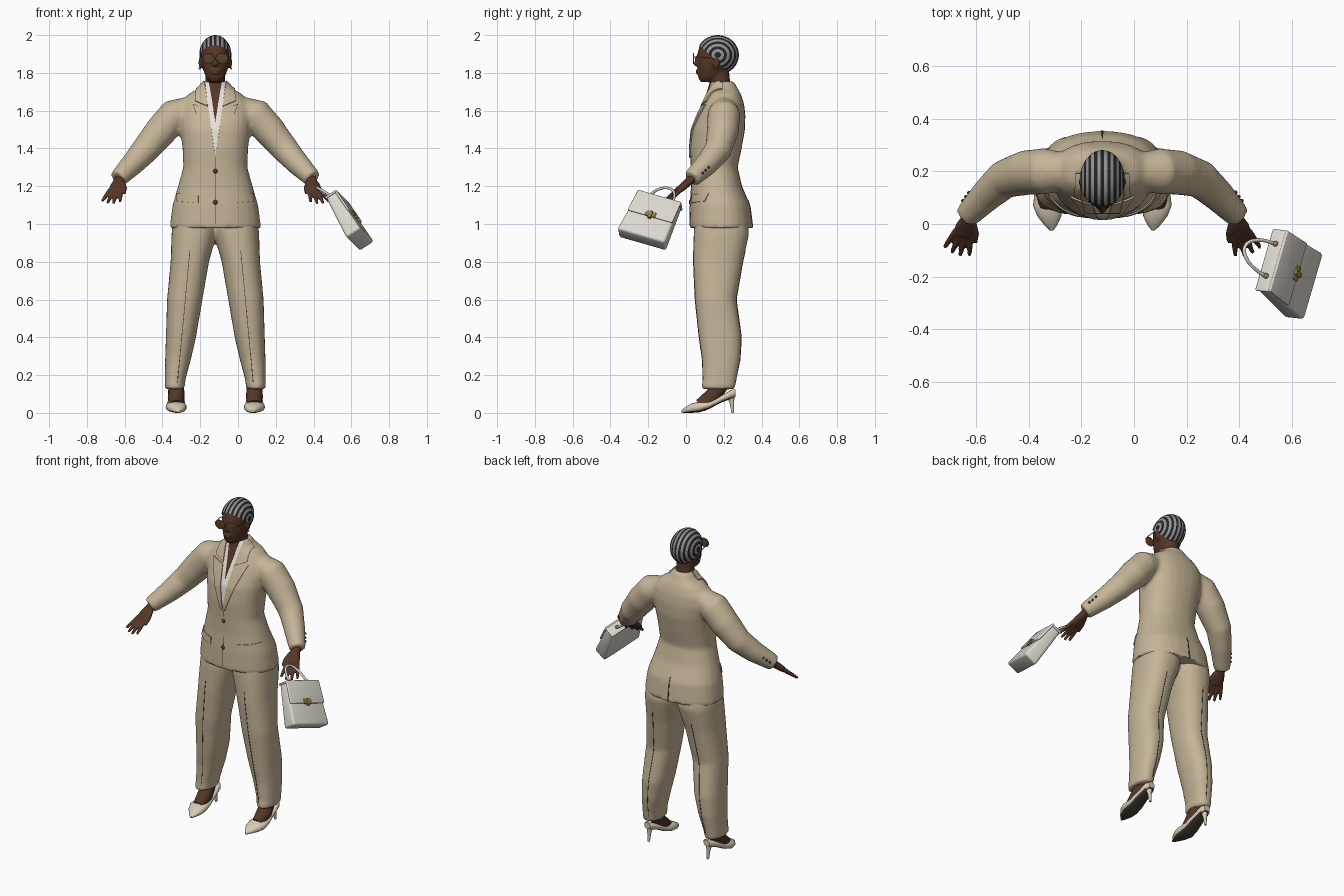
import bpy, bmesh, math
from mathutils import Vector, Matrix, Quaternion, Euler
from mathutils.bvhtree import BVHTree

if "Cube" in bpy.data.objects:
    bpy.data.objects.remove(bpy.data.objects["Cube"], do_unlink=True)

MID = -0.12  # symmetry plane of the figure
SIDES = (("left", 1), ("right", -1))


def material(name, *rgb):
    m = bpy.data.materials.new(name)
    m.use_nodes = True
    m.diffuse_color = (*rgb, 1)
    m.node_tree.nodes["Principled BSDF"].inputs["Base Color"].default_value = (*rgb, 1)
    return m


SUIT = material("beige suit", .56, .46, .31)
SEAM = material("dark brown seam", .06, .045, .03)
WHITE = material("white blouse", .8, .76, .7)
SKIN = material("brown skin", .09, .037, .02)
HAIR = material("black hair", .018, .018, .02)
PARTING = material("grey parting", .3, .3, .31)
GOLD = material("gold metal", .33, .23, .07)
LENS = material("amber lens", .1, .052, .02)
BAG = material("ivory leather", .72, .68, .62)
SHOE = material("cream shoe", .68, .6, .46)


def finish(o):
    """Apply modifiers, then shade smooth with sharp edges kept."""
    bpy.context.view_layer.update()
    dg = bpy.context.evaluated_depsgraph_get()
    me = bpy.data.meshes.new_from_object(o.evaluated_get(dg))
    o.modifiers.clear()
    o.data = me
    me.shade_smooth()
    me.set_sharp_from_angle(angle=math.radians(45))
    return o


def make(name, bm, *mats):
    me = bpy.data.meshes.new(name)
    bmesh.ops.recalc_face_normals(bm, faces=bm.faces)
    bm.to_mesh(me)
    bm.free()
    for m in mats:
        me.materials.append(m)
    o = bpy.data.objects.new(name, me)
    bpy.context.collection.objects.link(o)
    return o


def ring(bm, c, rx, ry, q=Quaternion(), n=24, p=2.3):
    out = []
    for i in range(n):
        a = math.tau * i / n
        u, v = (math.copysign(abs(k) ** (2 / p), k) for k in (math.cos(a), math.sin(a)))
        out.append(bm.verts.new(Vector(c) + q @ Vector((rx * u, ry * v, 0))))
    return out


def skin(bm, rings):
    for a, b in zip(rings, rings[1:]):
        for i in range(len(a)):
            j = (i + 1) % len(a)
            bm.faces.new((a[i], a[j], b[j], b[i]))
    bm.faces.new(rings[0][::-1])
    bm.faces.new(rings[-1])


def loft(bm, rows, side=1, p=2.3):
    """Rows of height, sideways offset, half width, front y, back y."""
    skin(bm, [ring(bm, (MID + side * x, (f + b) / 2, z), hx, (b - f) / 2, p=p)
              for z, x, hx, f, b in rows])


def tube(bm, pts, radii, n=16):
    pts = [Vector(p) for p in pts]
    rings = []
    for i, (p, r) in enumerate(zip(pts, radii)):
        d = pts[min(i + 1, len(pts) - 1)] - pts[max(i - 1, 0)]
        rings.append(ring(bm, p, r, r, d.to_track_quat('Z', 'Y'), n, 2))
    skin(bm, rings)


def add_ball(bm, loc, scale):
    m = Matrix.Translation(loc) @ Matrix.Diagonal((*scale, 1))
    bmesh.ops.create_uvsphere(bm, u_segments=20, v_segments=12, radius=1, matrix=m)


def ball(name, loc, scale, mat):
    bm = bmesh.new()
    add_ball(bm, loc, scale)
    return finish(make(name, bm, mat))


def blend(o, voxel, steps):
    """Fuse overlapping volumes into one soft surface."""
    r = o.modifiers.new("fuse", 'REMESH')
    r.mode, r.voxel_size = 'VOXEL', voxel
    s = o.modifiers.new("soften", 'SMOOTH')
    s.factor, s.iterations = .5, steps
    return finish(o)


def patch(name, src, poly, mat, thick, front=1):
    """Thin plate that follows src inside a convex outline in x and z."""
    bm = bmesh.new()
    bm.from_mesh(src.data)
    bmesh.ops.delete(bm, geom=[f for f in bm.faces if f.normal.y * front > -.05], context='FACES')
    pts = [Vector((MID + x, 0, z)) for x, z in poly]
    mid = sum(pts, Vector()) / len(pts)
    for a, b in zip(pts, pts[1:] + pts[:1]):
        no = (b - a).cross(Vector((0, 1, 0)))
        if no.dot(mid - a) > 0:
            no.negate()
        bmesh.ops.bisect_plane(bm, geom=bm.verts[:] + bm.edges[:] + bm.faces[:],
                               plane_co=a, plane_no=no, clear_outer=True)
    me = bpy.data.meshes.new(name)
    bm.to_mesh(me)
    bm.free()
    me.materials.clear()
    me.materials.append(mat)
    o = bpy.data.objects.new(name, me)
    bpy.context.collection.objects.link(o)
    s = o.modifiers.new("thickness", 'SOLIDIFY')
    s.thickness, s.offset = thick, 1
    return finish(o)


def wire(name, pts, r, mat, cyclic=False, matrix=Matrix()):
    c = bpy.data.curves.new(name, 'CURVE')
    c.dimensions, c.bevel_depth, c.bevel_resolution = '3D', r, 2
    s = c.splines.new('POLY')
    s.points.add(len(pts) - 1)
    for p, q in zip(s.points, pts):
        p.co = (*q, 1)
    s.use_cyclic_u, c.use_fill_caps = cyclic, True
    c.materials.append(mat)
    o = bpy.data.objects.new(name, c)
    o.matrix_world = matrix
    bpy.context.collection.objects.link(o)


# Jacket: torso and sleeves fused
bm = bmesh.new()
loft(bm, [(.978, 0, .243, .018, .355), (1.1, 0, .227, .02, .34), (1.2, 0, .198, .027, .297),
          (1.3, 0, .17, .026, .274), (1.4, 0, .174, .021, .295), (1.5, 0, .186, .03, .313),
          (1.58, 0, .195, .062, .315), (1.64, 0, .185, .09, .307), (1.69, 0, .14, .112, .29),
          (1.72, 0, .085, .122, .272), (1.755, 0, .06, .13, .256)])
for _, s in SIDES:
    path = [(.13, .2, 1.61), (.215, .2, 1.578), (.288, .195, 1.493), (.372, .17, 1.392),
            (.438, .11, 1.318), (.515, .03, 1.24)]
    tube(bm, [(MID + s * x, y, z) for x, y, z in path], (.068, .088, .086, .074, .063, .048))
jacket = blend(make("jacket", bm, SUIT), .011, 9)

# Trousers
bm = bmesh.new()
for _, s in SIDES:
    loft(bm, [(1.06, .1, .12, .05, .32), (.95, .112, .12, .04, .335), (.8, .135, .102, .038, .302),
              (.6, .162, .094, .047, .267), (.4, .182, .08, .068, .295), (.28, .198, .068, .085, .288),
              (.18, .212, .055, .088, .268), (.125, .216, .052, .08, .26)], s)
trousers = blend(make("trousers", bm, SUIT), .011, 8)

# Shirt opening, lapels, collar, pockets and seams follow the cloth
patch("blouse", jacket, [(-.06, 1.77), (.06, 1.77), (0, 1.36)], WHITE, .003)
patch("neckline_skin", jacket, [(-.036, 1.77), (.036, 1.77), (0, 1.54)], SKIN, .005)
patch("front_closure", jacket, [(-.001, 1.36), (.001, 1.36), (.001, 1), (-.001, 1)], SEAM, .001)
patch("back_vent", jacket, [(-.002, 1.13), (.002, 1.13), (.005, .98), (-.005, .98)], SEAM, .002, -1)
for label, s in SIDES:
    parts = [("lapel", [(.037, 1.612), (.118, 1.632), (.012, 1.35), (0, 1.35)], .007),
             ("collar", [(.054, 1.755), (.095, 1.75), (.106, 1.65), (.039, 1.622)], .008),
             ("pocket_flap", [(.09, 1.152), (.2, 1.165), (.2, 1.12), (.09, 1.11)], .005)]
    for part, poly, t in parts:
        patch(f"{label}_{part}", jacket, [(s * x, z) for x, z in poly], SUIT, t)
    for where, front in (("front", 1), ("back", -1)):
        crease = [(.133, .86), (.136, .86), (.202, .16), (.199, .16)]
        patch(f"{label}_{where}_crease", trousers, [(s * x, z) for x, z in crease], SEAM, .002, front)

# Buttons sit on the jacket surface
tree = BVHTree.FromPolygons([v.co for v in jacket.data.vertices],
                            [p.vertices[:] for p in jacket.data.polygons])
for i, z in enumerate((1.28, 1.115)):
    spot = tree.ray_cast(Vector((MID, -1, z)), Vector((0, 1, 0)))[0]
    ball(f"front_button_{i}", spot, (.012, .007, .012), SEAM)
for label, s in SIDES:
    for i in range(3):
        near = Vector((MID + s * (.545 - .012 * i), .1 + .015 * i, 1.27 + .016 * i))
        ball(f"{label}_cuff_button_{i}", tree.find_nearest(near)[0], (.007,) * 3, SEAM)

# Head, neck, nose, lips and ears fused
bm = bmesh.new()
loft(bm, [(1.66, 0, .055, .14, .25), (1.74, 0, .053, .127, .235), (1.84, 0, .05, .11, .225)], p=2)
loft(bm, [(1.752, 0, .03, .078, .14), (1.775, 0, .049, .064, .185), (1.82, 0, .066, .062, .22),
          (1.86, 0, .074, .06, .25), (1.9, 0, .074, .06, .262), (1.94, 0, .07, .07, .255),
          (1.97, 0, .05, .1, .235), (1.985, 0, .03, .125, .2)], p=2.1)
add_ball(bm, (MID, .058, 1.848), (.017, .018, .014))
add_ball(bm, (MID, .06, 1.868), (.009, .013, .028))
add_ball(bm, (MID, .064, 1.812), (.026, .013, .008))
add_ball(bm, (MID, .064, 1.8), (.022, .013, .008))
for _, s in SIDES:
    add_ball(bm, (MID + s * .077, .16, 1.855), (.012, .02, .032))
blend(make("head", bm, SKIN), .006, 4)

# Braided hair: parallel rows run front to back
bm = bmesh.new()
bmesh.ops.create_uvsphere(bm, u_segments=48, v_segments=42, radius=1)
for f in bm.faces:
    band = int(math.acos(f.calc_center_median().normalized().z) / math.pi * 42)
    f.material_index = band // 2 % 2
bm.transform(Matrix.Translation((MID, .168, 1.895)) @ Matrix.Diagonal((.085, .112, .105, 1))
             @ Matrix.Rotation(math.pi / 2, 4, 'Y'))
bmesh.ops.bisect_plane(bm, geom=bm.verts[:] + bm.edges[:] + bm.faces[:], plane_co=(0, .065, 1.95),
                       plane_no=(0, .68, .73), clear_inner=True)
finish(make("braided_hair", bm, HAIR, PARTING))

# Glasses and earrings
circle = [(math.cos(math.tau * i / 24), math.sin(math.tau * i / 24)) for i in range(24)]
for label, s in SIDES:
    x = MID + s * .036
    wire(f"{label}_rim", [(x + .03 * u, .04, 1.877 + .027 * v) for u, v in circle], .0025, GOLD, True)
    ball(f"{label}_lens", (x, .04, 1.877), (.029, .002, .026), LENS)
    wire(f"{label}_temple", [(x + s * .03, .04, 1.885), (x + s * .045, .1, 1.882),
                             (x + s * .046, .16, 1.875)], .0025, GOLD)
    ball(f"{label}_earring", (MID + s * .083, .155, 1.824), (.006,) * 3, GOLD)
wire("glasses_bridge", [(MID - .008, .04, 1.882), (MID + .008, .04, 1.882)], .0025, GOLD)

for label, s in SIDES:
    # Hand: palm, four fingers and thumb
    bm = bmesh.new()
    reach = Vector((s * .25, -.72, -.64)).normalized()
    across = Vector((s * .95, .3, .03))
    across = (across - reach * across.dot(reach)).normalized()
    q = Matrix((across, reach.cross(across), reach)).transposed().to_quaternion()
    wrist = Vector((MID + s * .5, .045, 1.252))
    skin(bm, [ring(bm, wrist + reach * t, rx, ry, q, 16) for t, rx, ry in
              ((-.03, .03, .026), (.04, .028, .022), (.08, .038, .02), (.12, .037, .016))])
    for i in range(4):
        k = i - 1.5
        base = wrist + reach * .11 + across * k * .02
        tip = base + reach * (.112 - .007 * k * k) + across * k * .013
        tube(bm, (base, base.lerp(tip, .6), tip), (.012, .011, .008), 10)
    base = wrist + reach * .05 - across * .022
    tube(bm, (base, base + reach * .045 - across * .024, base + reach * .085 - across * .033),
         (.015, .013, .009), 10)
    blend(make(f"{label}_hand", bm, SKIN), .0055, 3)

    # Foot and ankle
    bm = bmesh.new()
    x = MID + s * .207
    tube(bm, [(x, .185, .22), (x, .18, .14), (x, .135, .08), (x, .075, .038)], (.041, .041, .045, .036))
    finish(make(f"{label}_foot", bm, SKIN))

    # Pointed pump with dark sole and thin heel
    bm = bmesh.new()
    turn = Euler((math.pi / 2, 0, 0)).to_quaternion()
    rows = [(.262, .02, .085, .125), (.24, .036, .075, .122), (.19, .042, .056, .094),
            (.12, .05, .02, .062), (.07, .056, .003, .06), (.03, .046, 0, .05),
            (-.005, .024, 0, .03), (-.025, .006, .001, .014)]
    skin(bm, [ring(bm, (x - s * max(0, .07 - y) * .15, y, (lo + hi) / 2), w, (hi - lo) / 2, turn, 20)
              for y, w, lo, hi in rows])
    bmesh.ops.recalc_face_normals(bm, faces=bm.faces)
    bm.normal_update()
    for f in bm.faces:
        f.material_index = int(f.normal.z < -.75)
    finish(make(f"{label}_shoe", bm, SHOE, SEAM))
    bm = bmesh.new()
    tube(bm, [(x, .236, .1), (x, .243, .05), (x, .248, 0)], (.022, .011, .007), 12)
    finish(make(f"{label}_heel", bm, SHOE))

# Handbag, built upright and then tilted as it swings
up = Vector((-.48, .37, .8)).normalized()
back = Vector((-.83, .085, -.545))
back = (back - up * back.dot(up)).normalized()
swing = Matrix((back.cross(up), back, up)).transposed().to_4x4()
swing.translation = (.585, -.187, 1.02)


def box(name, size, loc, mat, bevel, taper=(1, 1), tilt=0):
    bm = bmesh.new()
    bmesh.ops.create_cube(bm, size=1)
    for v in bm.verts:
        if v.co.z > 0:
            v.co.x *= taper[0]
            v.co.y *= taper[1]
    bm.transform(Matrix.Translation(loc) @ Matrix.Rotation(tilt, 4, 'X') @ Matrix.Diagonal((*size, 1)))
    o = make(name, bm, mat)
    b = o.modifiers.new("round", 'BEVEL')
    b.width, b.segments = bevel, 3
    finish(o).matrix_world = swing


box("bag_body", (.272, .09, .26), (0, 0, 0), BAG, .014, (.9, .66))
box("bag_flap_top", (.252, .068, .012), (0, 0, .13), BAG, .005)
box("bag_flap", (.256, .012, .14), (0, -.036, .068), BAG, .005, (.97, 1), -.058)
box("clasp_plate", (.058, .01, .03), (0, -.044, .01), GOLD, .003)
box("clasp_latch", (.018, .018, .042), (0, -.045, .006), GOLD, .003)
arch = [(.066 * math.cos(a), .055 * math.sin(a), .13 + .12 * math.sin(a))
        for a in (math.pi * i / 20 for i in range(21))]
wire("bag_handle", arch, .007, BAG, matrix=swing)
for label, s in SIDES:
    ball(f"{label}_handle_stud", (s * .066, 0, .14), (.011, .011, .009), GOLD).matrix_world = swing
